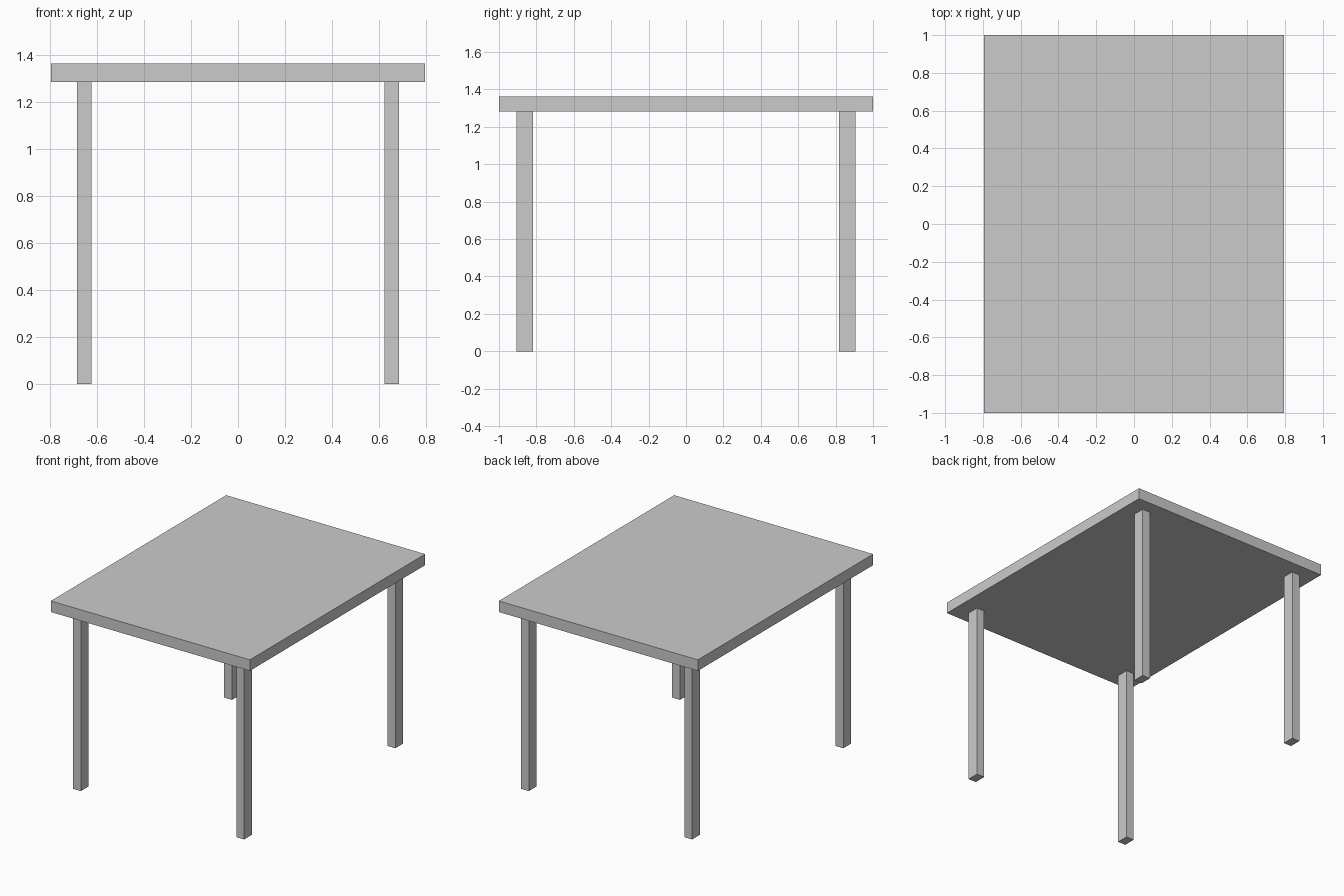
import bpy

if "Cube" in bpy.data.objects:
    bpy.data.objects.remove(bpy.data.objects["Cube"])


def box(name, lo, hi):
    """Axis-aligned box between two corners."""
    centre = [(a + b) / 2 for a, b in zip(lo, hi)]
    bpy.ops.mesh.primitive_cube_add(size=1, location=centre)
    ob = bpy.context.object
    ob.name = name
    ob.scale = [b - a for a, b in zip(lo, hi)]
    bpy.ops.object.transform_apply(location=True, rotation=False, scale=True)
    return ob


TOP, UNDERSIDE = 1.363, 1.283

# Table top slab
box("table_top", (-0.795, -1.0, UNDERSIDE), (0.795, 1.0, TOP))

# Four legs: one corner mirrored across x and y
legs = box("legs", (0.622, 0.819, 0), (0.684, 0.906, UNDERSIDE))
mirror = legs.modifiers.new("mirror", 'MIRROR')
mirror.use_axis = (True, True, False)
